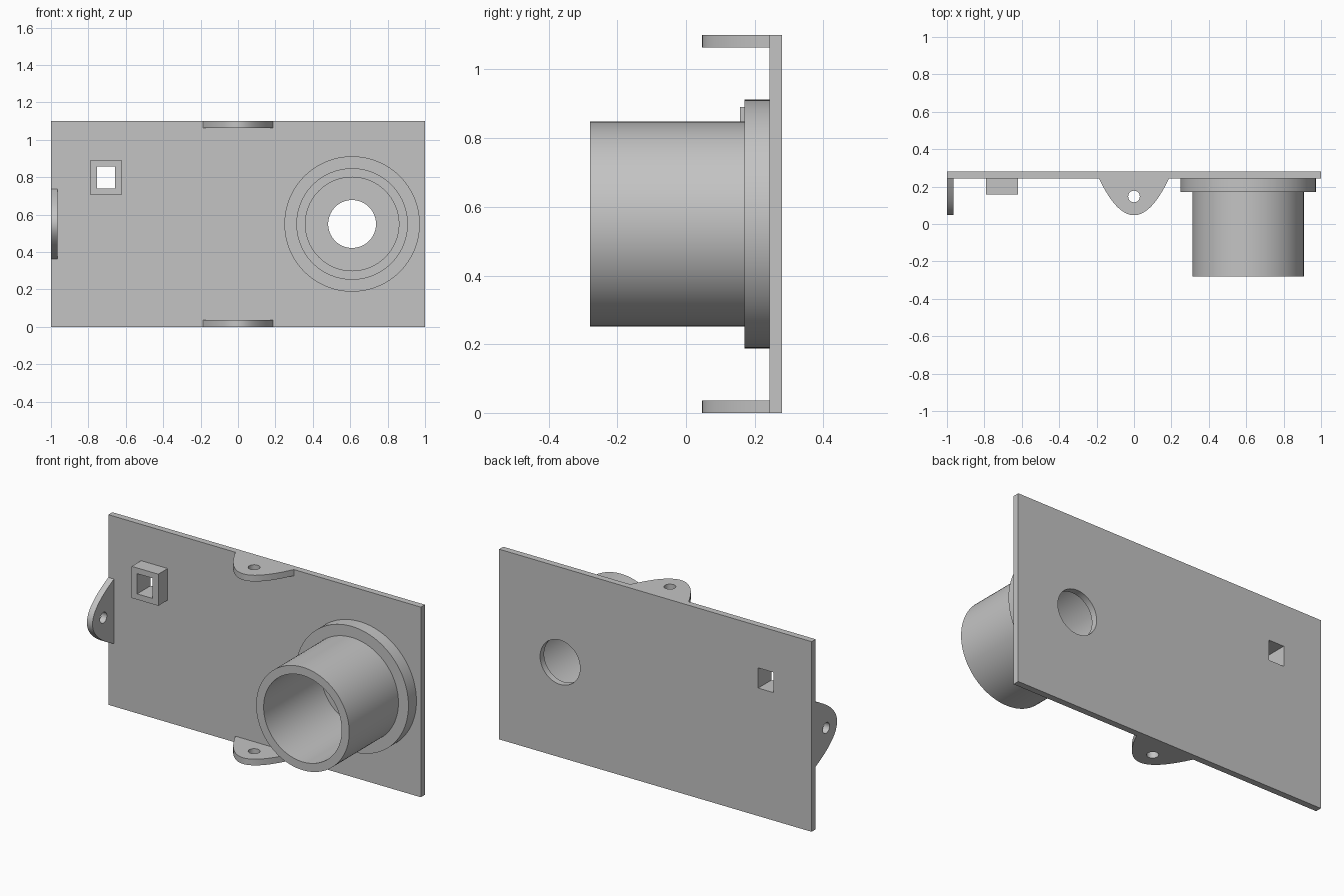
import bpy, bmesh, math
from mathutils import Vector

cube = bpy.data.objects.get("Cube")
if cube:
    bpy.data.objects.remove(cube, do_unlink=True)

X, Y, Z = Vector((1, 0, 0)), Vector((0, 1, 0)), Vector((0, 0, 1))

grey = bpy.data.materials.new("light grey")
grey.use_nodes = True
COLOUR = (0.55, 0.55, 0.55, 1)
grey.diffuse_color = COLOUR
grey.node_tree.nodes["Principled BSDF"].inputs["Base Color"].default_value = COLOUR

# Shared dimensions
HEIGHT, FRONT, BACK = 1.10, 0.243, 0.28
MID = HEIGHT / 2
LUG_THICK = 0.036
TUBE_X = 0.61


def finish(name, bm):
    """Turn a bmesh into a shaded, coloured object."""
    bmesh.ops.recalc_face_normals(bm, faces=bm.faces)
    mesh = bpy.data.meshes.new(name)
    bm.to_mesh(mesh)
    bm.free()
    mesh.materials.append(grey)
    obj = bpy.data.objects.new(name, mesh)
    bpy.context.collection.objects.link(obj)
    bpy.ops.object.select_all(action="DESELECT")
    obj.select_set(True)
    bpy.context.view_layer.objects.active = obj
    bpy.ops.object.shade_smooth_by_angle(angle=math.radians(30))
    return obj


def rect(u0, u1, v0, v1):
    return [(u0, v0), (u1, v0), (u1, v1), (u0, v1)]


def circle(u, v, r, n):
    return [(u + r * math.cos(math.tau * i / n), v + r * math.sin(math.tau * i / n))
            for i in range(n)]


def extruded(name, loops, u_axis, v_axis, origin, depth):
    """Fill an outline with holes in the u-v plane and extrude it by depth."""
    bm = bmesh.new()
    edges = []
    for loop in loops:
        verts = [bm.verts.new(origin + u_axis * u + v_axis * v) for u, v in loop]
        edges += [bm.edges.new((verts[i - 1], verts[i])) for i in range(len(verts))]
    bmesh.ops.triangle_fill(bm, edges=edges, use_beauty=True)
    result = bmesh.ops.extrude_face_region(bm, geom=bm.faces[:], use_keep_orig=True)
    moved = [g for g in result["geom"] if isinstance(g, bmesh.types.BMVert)]
    bmesh.ops.translate(bm, verts=moved, vec=depth)
    return finish(name, bm)


# Back plate with a round and a square opening
square_hole = rect(-0.755, -0.658, 0.74, 0.857)
extruded("back_plate",
         [rect(-1, 1, 0, HEIGHT), circle(TUBE_X, MID, 0.128, 64), square_hole],
         X, Z, Y * FRONT, Y * (BACK - FRONT))

# Square collar around the small opening
extruded("square_collar", [rect(-0.79, -0.62, 0.707, 0.89), square_hole],
         X, Z, Y * 0.157, Y * (FRONT - 0.157))

# Flanged tube, turned around the y axis
profile = [(0.25, -0.28), (0.298, -0.28), (0.298, 0.17),
           (0.362, 0.17), (0.362, FRONT), (0.25, FRONT)]
bm = bmesh.new()
ring = [bm.verts.new((TUBE_X + r, y, MID)) for r, y in profile]
ring_edges = [bm.edges.new((ring[i - 1], ring[i])) for i in range(len(ring))]
bmesh.ops.spin(bm, geom=ring + ring_edges, cent=(TUBE_X, 0, MID), axis=Y,
               angle=math.tau, steps=96, use_merge=True)
bmesh.ops.remove_doubles(bm, verts=bm.verts, dist=1e-4)
finish("flanged_tube", bm)

# Parabolic mounting lugs, each with a screw hole
HALF, TIP, STEPS = 0.187, 0.047, 32
outline = []
for i in range(STEPS + 1):
    t = 2 * i / STEPS - 1
    outline.append((HALF * t, TIP + (FRONT - TIP) * t * t))
lug = [outline, circle(0, 0.147, 0.031, 32)]
extruded("top_lug", lug, X, Y, Z * (HEIGHT - LUG_THICK), Z * LUG_THICK)
extruded("bottom_lug", lug, X, Y, Z * 0, Z * LUG_THICK)
extruded("right_lug", lug, Z, Y, Z * MID - X, X * LUG_THICK)
